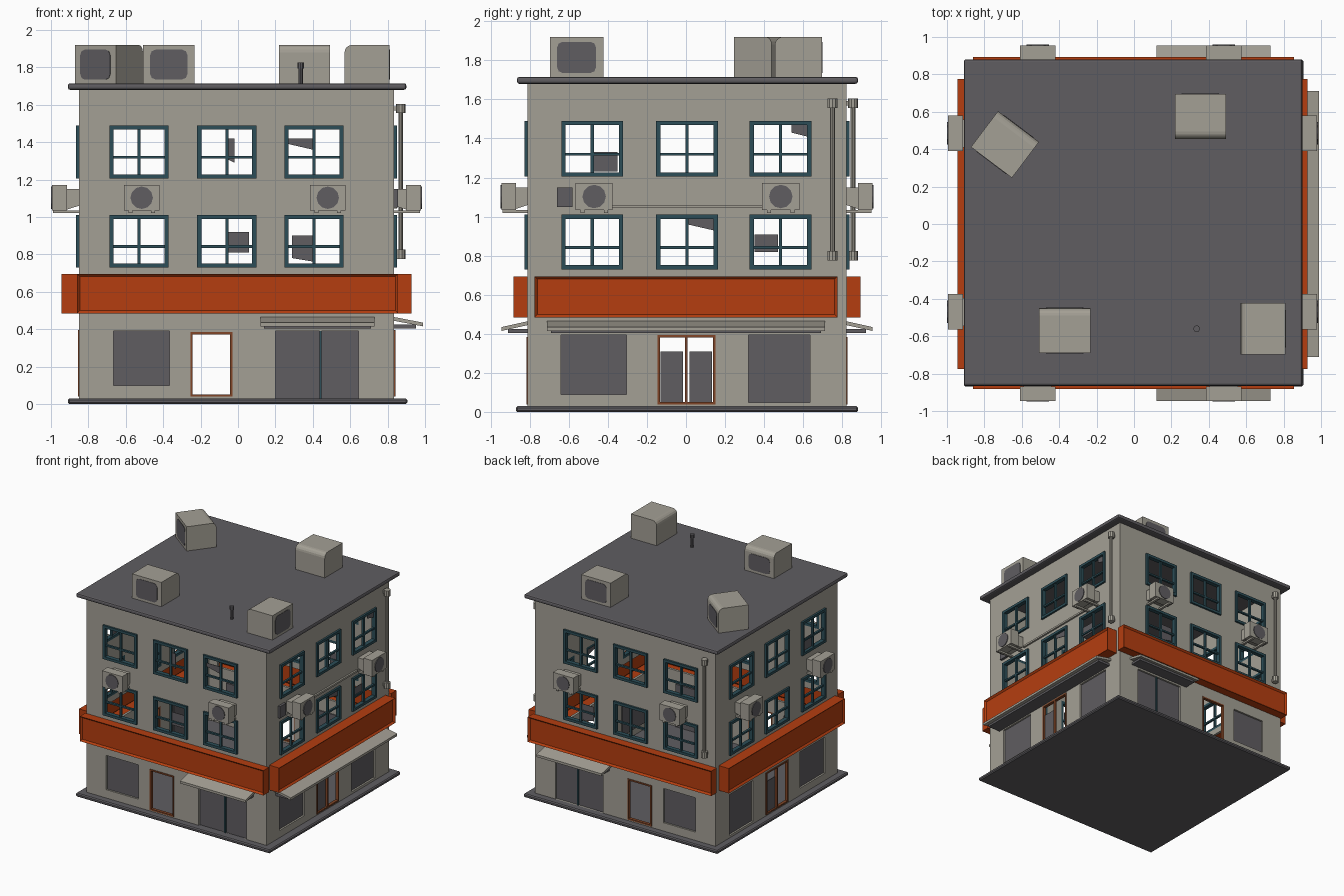
import bpy, bmesh, math
from mathutils import Matrix, Vector

if "Cube" in bpy.data.objects:
    bpy.data.objects.remove(bpy.data.objects["Cube"])


def material(name, col):
    m = bpy.data.materials.new(name)
    m.diffuse_color = (*col, 1)
    m.use_nodes = True
    m.node_tree.nodes["Principled BSDF"].inputs["Base Color"].default_value = m.diffuse_color
    return m


CONCRETE = material("warm concrete", (0.37, 0.35, 0.30))
GREY = material("dark grey", (0.115, 0.11, 0.12))
ORANGE = material("sign orange", (0.46, 0.048, 0.005))
TEAL = material("teal frame", (0.025, 0.075, 0.095))
BROWN = material("rust brown", (0.22, 0.06, 0.02))


def finish(name, bm, mat, M=Matrix()):
    bm.transform(M)
    bmesh.ops.recalc_face_normals(bm, faces=bm.faces[:])
    me = bpy.data.meshes.new(name)
    bm.to_mesh(me)
    bm.free()
    me.materials.append(mat)
    ob = bpy.data.objects.new(name, me)
    bpy.context.collection.objects.link(ob)
    return ob


def bevel(ob, width, segs=2):
    b = ob.modifiers.new("bevel", 'BEVEL')
    b.width, b.segments = width, segs


def box(bm, u0, u1, d0, d1, z0, z1):
    M = Matrix.LocRotScale(((u0 + u1) / 2, (d0 + d1) / 2, (z0 + z1) / 2), None,
                           Vector((u1 - u0, d1 - d0, z1 - z0)))
    return bmesh.ops.create_cube(bm, size=1, matrix=M)['verts']


def ring(bm, u0, u1, z0, z1, w, d0, d1):
    """Rectangular frame made of four bars."""
    box(bm, u0, u0 + w, d0, d1, z0, z1)
    box(bm, u1 - w, u1, d0, d1, z0, z1)
    box(bm, u0 + w, u1 - w, d0, d1, z0, z0 + w)
    box(bm, u0 + w, u1 - w, d0, d1, z1 - w, z1)


def rod(bm, r, loc, depth, axis='Z', n=10):
    R = Matrix.Rotation(math.pi / 2, 4, 'X') if axis == 'Y' else Matrix()
    bmesh.ops.create_cone(bm, cap_ends=True, segments=n, radius1=r, radius2=r,
                          depth=depth, matrix=Matrix.Translation(loc) @ R)


def wall(name, M, u0, u1, holes):
    """Sheet split at the hole edges, hole cells left out, then thickened."""
    us = sorted({u0, u1, *[v for h in holes for v in h[:2]]})
    zs = sorted({0.02, 1.69, *[v for h in holes for v in h[2:]]})
    bm = bmesh.new()
    for a, b in zip(us, us[1:]):
        for c, d in zip(zs, zs[1:]):
            mu, mz = (a + b) / 2, (c + d) / 2
            if any(h[0] < mu < h[1] and h[2] < mz < h[3] for h in holes):
                continue
            bm.faces.new([bm.verts.new((u, -0.01, z)) for u, z in ((a, c), (b, c), (b, d), (a, d))])
    bmesh.ops.remove_doubles(bm, verts=bm.verts[:], dist=1e-5)
    s = finish(name, bm, CONCRETE, M).modifiers.new("thickness", 'SOLIDIFY')
    s.thickness, s.offset = 0.02, 0


def sign(name, M, u0, u1, depth):
    """Open-backed tray with a recessed face."""
    bm = bmesh.new()
    box(bm, u0, u1, 0, depth, 0.485, 0.695)
    bm.normal_update()
    back = [f for f in bm.faces if f.normal.y < -0.5]
    front = [f for f in bm.faces if f.normal.y > 0.5]
    bmesh.ops.inset_region(bm, faces=front, thickness=0.02, depth=-0.015)
    bmesh.ops.delete(bm, geom=back, context='FACES_ONLY')
    finish(name, bm, ORANGE, M)


def canopy(name, M, u0, u1, depth):
    bm = bmesh.new()
    for v in box(bm, u0, u1, 0, depth, 0.445, 0.465):
        if v.co.y > depth / 2:
            v.co.z -= 0.03
    finish(name, bm, CONCRETE, M)
    bm = bmesh.new()
    box(bm, u0 + 0.02, u1 - 0.02, 0, depth * 0.75, 0.405, 0.425)
    finish(name + "_underside", bm, GREY, M)


def air_conditioner(name, M, u):
    bm = bmesh.new()
    box(bm, u - 0.095, u + 0.095, 0.06, 0.135, 1.035, 1.172)
    for v in box(bm, u - 0.075, u + 0.075, 0, 0.06, 1.06, 1.15):
        if v.co.y > 0.03 and v.co.z < 1.1:
            v.co.z -= 0.02
    for s in (-0.06, 0.06):
        box(bm, u + s - 0.01, u + s + 0.01, 0, 0.13, 1.02, 1.035)
    finish(name, bm, CONCRETE, M)
    bm = bmesh.new()
    rod(bm, 0.06, (u, 0.136, 1.103), 0.008, 'Y', 12)
    finish(name + "_fan", bm, GREY, M)


def drain_pipe(name, M, u):
    bm = bmesh.new()
    rod(bm, 0.013, (u, 0.035, 1.19), 0.8)
    for z in (0.80, 1.58):
        rod(bm, 0.026, (u, 0.035, z), 0.05)
        box(bm, u - 0.01, u + 0.01, 0, 0.03, z - 0.012, z + 0.012)
    finish(name, bm, CONCRETE, M)


# each side: matrix from (along, outward, up) to world
def frame(u, d, o):
    return Matrix(((u[0], d[0], 0, o[0]), (u[1], d[1], 0, o[1]), (0, 0, 1, 0), (0, 0, 0, 1)))


SIDES = {"front": frame((1, 0), (0, -1), (0, -0.81)),
         "back": frame((1, 0), (0, 1), (0, 0.82)),
         "right": frame((0, 1), (1, 0), (0.835, 0)),
         "left": frame((0, 1), (-1, 0), (-0.85, 0))}
ROWS = ((0.73, 1.01), (1.205, 1.49))
# leftover panes: (u0, u1, z0, z1, drop of the outer corner)
PANES = {"front": ((-0.06, 0.06, 0.81, 0.92, 0), (0.27, 0.4, 1.36, 1.42, 0.03), (-0.06, -0.02, 1.29, 1.42, 0.02)),
         "right": ((0.35, 0.47, 0.82, 0.91, 0), (0.54, 0.62, 1.41, 1.47, 0.02), (0.01, 0.14, 0.93, 0.99, 0.03)),
         "back": ((0.29, 0.41, 0.76, 0.9, 0.02),), "left": ((-0.47, -0.35, 1.23, 1.33, 0),)}

for side, M in SIDES.items():
    long = side in ("front", "back")
    cols = (-0.53, -0.06, 0.407) if long else (-0.48, 0.005, 0.483)
    wins = [(c - 0.158, c + 0.158, *r) for c in cols for r in ROWS]
    if long:
        panels, door = [(-0.665, -0.365, 0.10, 0.39), (0.2, 0.645, 0.03, 0.39)], (-0.255, -0.03, 0.04, 0.385)
    else:
        panels, door = [(-0.64, -0.305, 0.09, 0.395), (0.32, 0.635, 0.05, 0.395)], (-0.145, 0.15, 0.04, 0.395)

    # wall with openings, and the sign over the gap
    lim = (-0.85, 0.835) if long else (-0.81, 0.82)
    wall(side + "_wall", M, *lim, wins + panels + [door, (-0.75, 0.75, 0.5, 0.68)])
    if long:
        sign(side + "_sign", M, -0.86, 0.855, 0.072)
    else:
        sign(side + "_sign", M, -0.775, 0.775, 0.093)

    # window frames with cross bars
    bm = bmesh.new()
    for a, b, c, d in wins:
        ring(bm, a, b, c, d, 0.022, -0.02, 0.016)
        m, h = (a + b) / 2, c + (d - c) * 0.4
        box(bm, m - 0.008, m + 0.008, -0.012, 0.006, c, d)
        box(bm, a, b, -0.012, 0.006, h - 0.007, h + 0.007)
    if long:
        box(bm, 0.435, 0.447, -0.02, -0.005, 0.03, 0.39)
    finish(side + "_window_frames", bm, TEAL, M)

    # broken panes
    bm = bmesh.new()
    for a, b, c, d, drop in PANES[side]:
        for v in box(bm, a, b, -0.008, -0.004, c, d):
            if v.co.z < (c + d) / 2 and v.co.x < (a + b) / 2:
                v.co.z += drop
    finish(side + "_broken_panes", bm, GREY, M)

    # ground floor shutters and door leaf
    bm = bmesh.new()
    for a, b, c, d in panels:
        box(bm, a, b, -0.03, -0.015, c, d)
    a, b, c, d = door
    if not long:
        u = a if side == "right" else (a + b) / 2
        box(bm, u + 0.015, u + 0.13, -0.015, -0.008, c, 0.31)
    finish(side + "_shutters", bm, GREY, M)

    # door frame
    bm = bmesh.new()
    ring(bm, a, b, c, d, 0.012, -0.02, 0.006)
    if not long:
        box(bm, -0.006, 0.008, -0.015, 0.005, c, d)
    finish(side + "_door_frame", bm, BROWN, M)

    for i, u in enumerate((-0.515, 0.48) if long else (-0.47, 0.485)):
        air_conditioner(f"{side}_air_conditioner_{i + 1}", M @ Matrix.Diagonal((1, 1 if long else 1.07, 1, 1)), u)
    if side != "left":
        canopy(side + "_canopy", M, *((0.12, 0.73, 0.135) if long else (-0.71, 0.71, 0.155)))

drain_pipe("right_drain_pipe", SIDES["right"], 0.75)
drain_pipe("back_drain_pipe", SIDES["back"], -0.77)

# conduit and small vent on the right wall
bm = bmesh.new()
box(bm, -0.38, 0.39, 0, 0.015, 1.045, 1.06)
finish("conduit", bm, CONCRETE, SIDES["right"])
bm = bmesh.new()
box(bm, -0.66, -0.58, 0, 0.02, 1.05, 1.15)
finish("wall_vent", bm, GREY, SIDES["right"])

# base slab and roof slab
bm = bmesh.new()
box(bm, -0.91, 0.905, -0.87, 0.88, 0, 0.03)
bevel(finish("base_slab", bm, GREY), 0.008, 1)
bm = bmesh.new()
box(bm, -0.91, 0.9, -0.865, 0.88, 1.68, 1.715)
bevel(finish("roof_slab", bm, GREY), 0.012)

# roof vents: rounded back, dark mouth in front
for i, (x, y, ang, both) in enumerate(((-0.37, -0.57, 0, True), (0.69, -0.56, 90, False),
                                       (0.355, 0.575, 180, False), (-0.69, 0.425, -37, True))):
    M = Matrix.Translation((x, y, 0)) @ Matrix.Rotation(math.radians(ang), 4, 'Z')
    bm = bmesh.new()
    box(bm, -0.137, 0.137, -0.12, 0.12, 1.71, 1.92)
    edges = [e for e in bm.edges if all(v.co.y > 0 and v.co.z > 1.8 for v in e.verts)]
    bmesh.ops.bevel(bm, geom=edges, offset=0.04, segments=4, affect='EDGES', profile=0.5)
    finish(f"roof_vent_{i + 1}", bm, CONCRETE, M)
    bm = bmesh.new()
    for s in ((-1, 1) if both else (-1,)):
        vs = box(bm, -0.1, 0.1, s * 0.12 - 0.003, s * 0.12 + 0.003, 1.735, 1.895 if s < 0 else 1.87)
        edges = {e for v in vs for e in v.link_edges if abs(e.verts[0].co.y - e.verts[1].co.y) > 0.004}
        bmesh.ops.bevel(bm, geom=list(edges), offset=0.03, segments=2, affect='EDGES', profile=0.5)
    finish(f"roof_vent_mouth_{i + 1}", bm, GREY, M)

# roof stack
bm = bmesh.new()
rod(bm, 0.013, (0.335, -0.56, 1.765), 0.11)
rod(bm, 0.018, (0.335, -0.56, 1.81), 0.03)
finish("roof_stack", bm, GREY)
